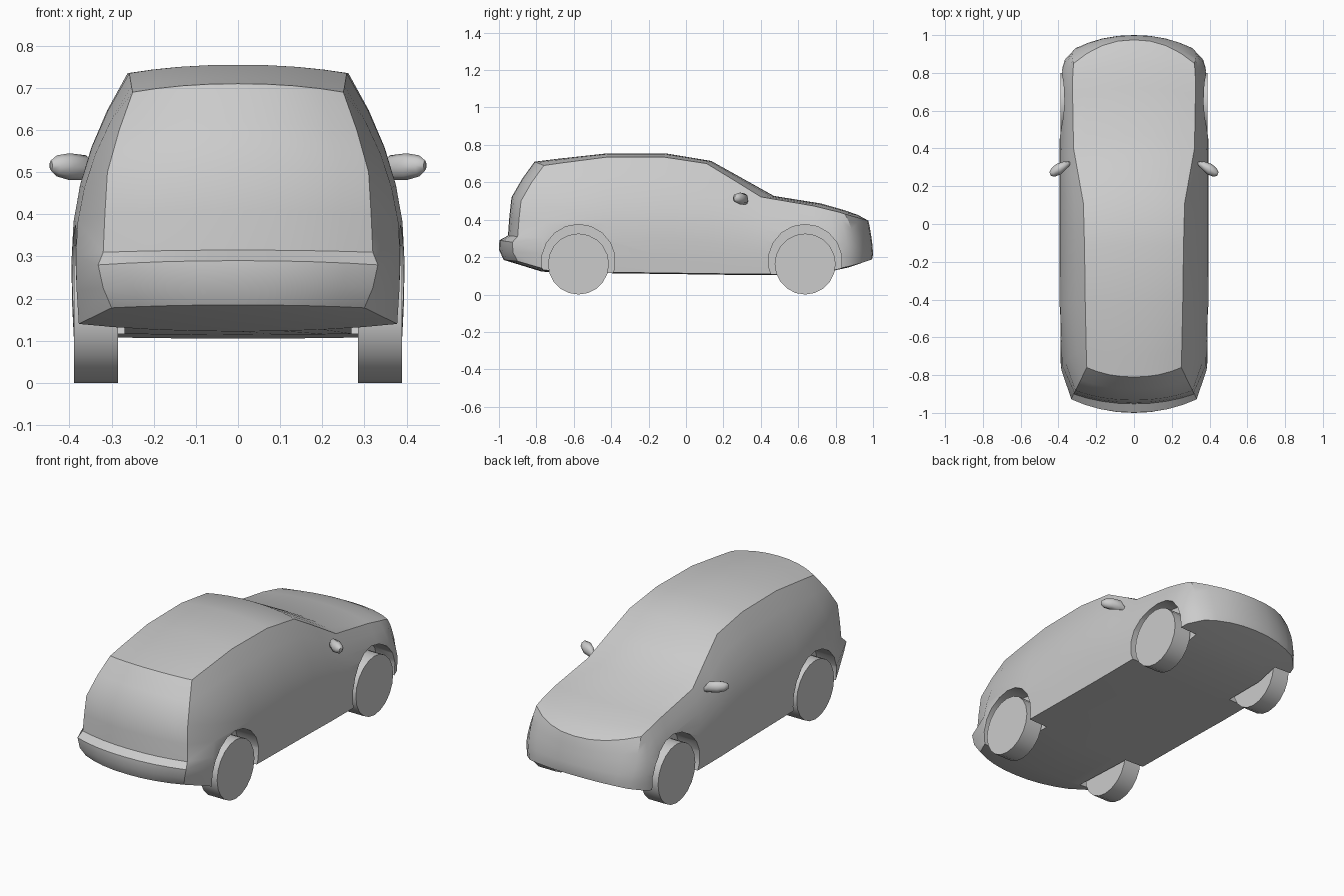
import bpy, bmesh, math

if "Cube" in bpy.data.objects:
    bpy.data.objects.remove(bpy.data.objects["Cube"])

paint = bpy.data.materials.new("light_grey")
paint.diffuse_color = (0.6, 0.6, 0.6, 1)
paint.use_nodes = True
paint.node_tree.nodes["Principled BSDF"].inputs["Base Color"].default_value = paint.diffuse_color


def finish(bm, name, angle=30):
    bmesh.ops.remove_doubles(bm, verts=bm.verts[:], dist=0.0005)
    bmesh.ops.recalc_face_normals(bm, faces=bm.faces[:])
    me = bpy.data.meshes.new(name)
    bm.to_mesh(me)
    bm.free()
    me.materials.append(paint)
    o = bpy.data.objects.new(name, me)
    bpy.context.collection.objects.link(o)
    smooth(o, angle)
    return o


def smooth(o, angle):
    bpy.ops.object.select_all(action='DESELECT')
    o.select_set(True)
    bpy.context.view_layer.objects.active = o
    bpy.ops.object.shade_smooth_by_angle(angle=math.radians(angle))


def skin(bm, rows):
    """Quad grid through rows of points."""
    vs = [[bm.verts.new(p) for p in r] for r in rows]
    for a, b in zip(vs, vs[1:]):
        for k in range(len(a) - 1):
            bm.faces.new((a[k], a[k + 1], b[k + 1], b[k]))


def across(edge, yc, zc, power=2.2):
    """Bowed row from the left edge over the centre to the right edge."""
    x, y, z = edge
    return [(x * u, yc + (y - yc) * abs(u) ** power, zc + (z - zc) * abs(u) ** power)
            for u in (-1, -0.78, -0.53, -0.27, 0, 0.27, 0.53, 0.78, 1)]


# Tailgate rows: edge x, y, z, then centre y, z
rear = [(.25, -.76, .69, -.81, .71), (.282, -.825, .60, -.875, .62),
        (.31, -.882, .50, -.933, .52), (.316, -.893, .40, -.945, .41),
        (.32, -.90, .31, -.952, .315), (.332, -.928, .28, -.998, .29),
        (.32, -.925, .225, -1.0, .24), (.30, -.90, .178, -.975, .185)]
# Nose rows, same count
nose = [(.32, .85, .43, .975, .395), (.324, .87, .39, .981, .37),
        (.325, .885, .35, .986, .34), (.325, .90, .31, .991, .31),
        (.322, .912, .27, .995, .28), (.317, .922, .235, .998, .25),
        (.31, .93, .20, 1.0, .215), (.30, .935, .168, .995, .188)]
# Stations: top edge x, y, z, top centre y, z, widest x, sill y, sill z
mid = [(.253, -.66, .704, -.70, .724, .385, -.77, .14),
       (.258, -.42, .735, -.42, .755, .395, -.42, .119),
       (.262, -.12, .735, -.11, .755, .395, -.12, .115),
       (.268, .11, .70, .135, .714, .395, .11, .112),
       (.294, .255, .612, .30, .622, .395, .255, .11),
       (.32, .40, .522, .47, .527, .394, .42, .11),
       (.325, .68, .474, .72, .487, .392, .70, .11),
       (.325, .77, .452, .85, .45, .387, .80, .135),
       (.322, .82, .44, .92, .425, .366, .87, .15)]

N = len(rear)
cols = [[r[:3] for r in rear]]
for xt, yt, zt, yc, zc, xm, yb, zb in mid:
    col = []
    for i in range(N):
        t = i / (N - 1)
        g = 1 - (1 - t / .7) ** 2 if t < .7 else 1 - .6 * (t - .7) ** 2
        col.append((xt + (xm - xt) * g, yt + (yb - yt) * min(1, t * 1.4), zt + (zb - zt) * t))
    cols.append(col)
cols.append([r[:3] for r in nose])

# Body shell: sides, top, floor, tailgate, nose
bm = bmesh.new()
for s in (1, -1):
    skin(bm, [[(s * x, y, z) for x, y, z in c] for c in cols])
centres = [rear[0][3:5]] + [m[3:5] for m in mid] + [nose[0][3:5]]
skin(bm, [across(c[0], *k) for c, k in zip(cols, centres)])
floor = [rear[-1][3:5]] + [(m[6], m[7] - .005) for m in mid] + [nose[-1][3:5]]
floor[1] = (-.77, .122)
skin(bm, [across(c[-1], *k) for c, k in zip(cols, floor)])
for panel in (rear, nose):
    skin(bm, [across(r[:3], r[3], r[4]) for r in panel])
body = finish(bm, "body")


def disc(name, x0, x1, y, z, r, n):
    """Closed cylinder along x."""
    bm = bmesh.new()
    rings = [[bm.verts.new((x, y + r * math.sin(2 * math.pi * k / n),
                            z + r * math.cos(2 * math.pi * k / n))) for k in range(n)]
             for x in (x0, x1)]
    for ring in rings:
        bm.faces.new(ring)
    for k in range(n):
        j = (k + 1) % n
        bm.faces.new((rings[0][k], rings[0][j], rings[1][j], rings[1][k]))
    return finish(bm, name)


# Wheels and arch cut-outs
for yname, y in (("rear", -.575), ("front", .637)):
    for sname, s in (("right", 1), ("left", -1)):
        cutter = disc("arch_cutter", s * .27, s * .5, y, .178, .197, 18)
        cutter.hide_render = True
        mod = body.modifiers.new("arch", 'BOOLEAN')
        mod.operation, mod.solver, mod.object = 'DIFFERENCE', 'EXACT', cutter
        bpy.context.view_layer.objects.active = body
        bpy.ops.object.modifier_apply(modifier=mod.name)
        bpy.data.objects.remove(cutter)
        disc(f"{yname}_{sname}_wheel", s * .285, s * .389, y, .163, .163, 20)
smooth(body, 30)

# Door mirrors: x, y, z, half depth, half height of each ring
mirror = [(.335, .325, .493, .005, .010), (.36, .314, .511, .018, .029),
          (.40, .290, .513, .028, .032), (.43, .272, .515, .022, .025),
          (.444, .264, .516, .009, .012)]
for sname, s in (("right", 1), ("left", -1)):
    bm = bmesh.new()
    rows = []
    for x, y, z, d, h in mirror:
        a = [2 * math.pi * k / 8 for k in range(9)]
        rows.append([(s * (x + .4 * d * math.cos(t)), y + d * math.cos(t), z + h * math.sin(t))
                     for t in a])
    skin(bm, rows)
    for r in (rows[0], rows[-1]):
        bm.faces.new([bm.verts.new(p) for p in r[:8]])
    finish(bm, f"{sname}_mirror", 50)
